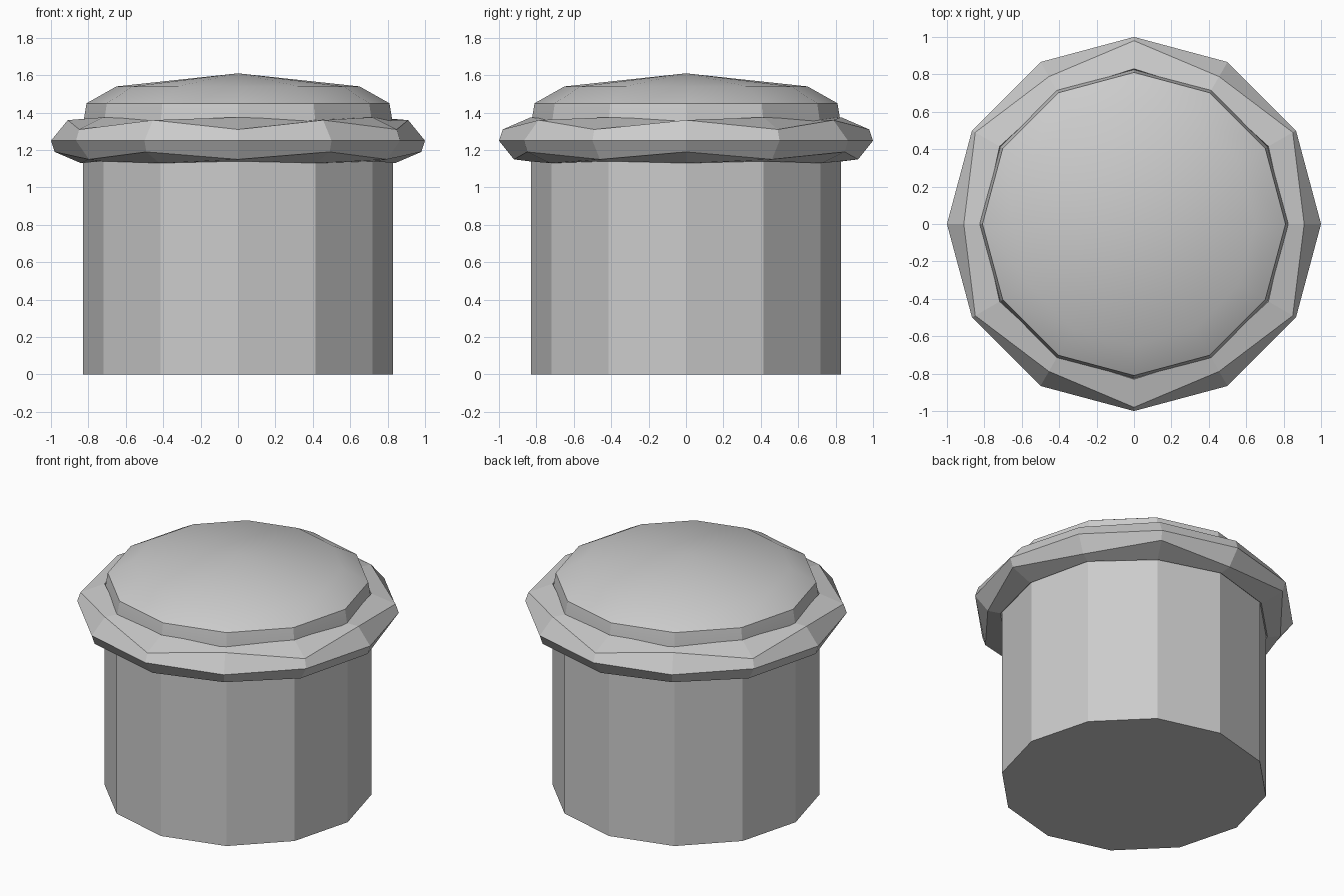
import bpy, bmesh
from math import cos, sin, pi, radians

if "Cube" in bpy.data.objects:
    bpy.data.objects.remove(bpy.data.objects["Cube"])

SIDES = 12


def make_object(name, bm):
    bmesh.ops.recalc_face_normals(bm, faces=bm.faces[:])
    mesh = bpy.data.meshes.new(name)
    bm.to_mesh(mesh)
    bm.free()
    obj = bpy.data.objects.new(name, mesh)
    bpy.context.collection.objects.link(obj)
    return obj


def lathe(name, profiles, loop=False, cap_bottom=False, apex=None, cap_top=False):
    """Revolve (radius, z) profiles, cycling through them around the axis."""
    bm = bmesh.new()
    cols = []
    for i in range(SIDES):
        a = 2 * pi * i / SIDES
        cols.append([bm.verts.new((r * cos(a), r * sin(a), z))
                     for r, z in profiles[i % len(profiles)]])
    n = len(cols[0])
    top = bm.verts.new((0, 0, apex)) if apex else None
    for i in range(SIDES):
        c, d = cols[i], cols[(i + 1) % SIDES]
        for j in range(n if loop else n - 1):
            k = (j + 1) % n
            bm.faces.new((c[j], d[j], d[k], c[k]))
        if top:
            bm.faces.new((c[-1], d[-1], top))
    if cap_bottom:
        bm.faces.new([c[0] for c in cols])
    if cap_top:
        bm.faces.new([c[-1] for c in cols])
    return make_object(name, bm)


# Straight twelve-sided body
lathe("body", [[(0.83, 0), (0.83, 1.30)]], cap_bottom=True, cap_top=True)

# Faceted collar whose section alternates from corner to corner
section_a = [(0.78, 1.19), (0.84, 1.13), (0.98, 1.19), (1.0, 1.25), (0.91, 1.36), (0.81, 1.36)]
section_b = [(0.78, 1.19), (0.84, 1.14), (0.92, 1.15), (1.0, 1.25), (0.98, 1.31), (0.83, 1.375)]
lathe("collar", [section_a, section_b], loop=True)

# Rounded cap with a shallow peak
cap = lathe("cap", [[(0.83, 1.28), (0.825, 1.36), (0.81, 1.45), (0.65, 1.54)]],
            cap_bottom=True, apex=1.61)
bpy.context.view_layer.objects.active = cap
cap.select_set(True)
bpy.ops.object.shade_smooth_by_angle(angle=radians(29))
